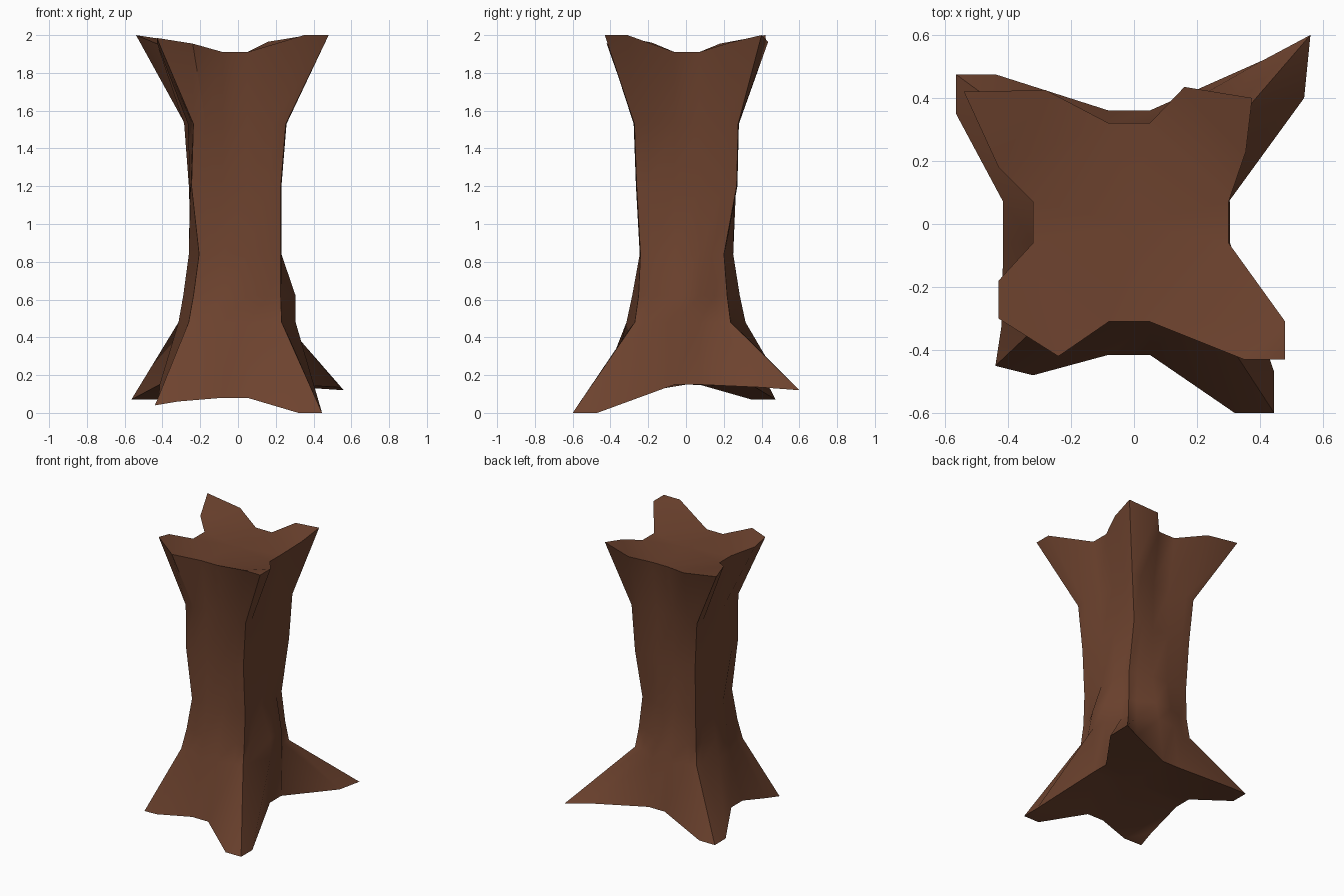
import bpy, bmesh

if "Cube" in bpy.data.objects:
    bpy.data.objects.remove(bpy.data.objects["Cube"])

# Each ring goes round: front-left, front, front-right, right, back-right, back, back-left, left.
def ring(corners, valleys):
    """corners: four (before, tip, after) triples; valleys: (front, right, back, left) pairs"""
    pts = []
    for c, v in zip(corners, valleys):
        pts += list(c) + list(v)
    return pts

def valley_pairs(front, right, back, left, z):
    zf, zr, zb, zl = z
    return [((-.08, front, zf), (.05, front, zf)),
            ((right, -.06, zr), (right, .07, zr)),
            ((.05, back, zb), (-.08, back, zb)),
            ((left, .07, zl), (left, -.06, zl))]

def trunk_ring(z, tips, sides, cut=.07):
    """Middle section: four blunt ridges, with side faces at the given distances"""
    corners = []
    for i, (x, y) in enumerate(tips):
        sx, sy = (1 if x > 0 else -1), (1 if y > 0 else -1)
        along_x, along_y = (x - sx * cut, y, z), (x, y - sy * cut, z)
        tip = (x - sx * .004, y - sy * .004, z)
        corners.append((along_y, tip, along_x) if i % 2 == 0 else (along_x, tip, along_y))
    return ring(corners, valley_pairs(*sides, (z,) * 4))

# Root tips at the bottom
bottom = ring([
    ((-.42, -.32, .07), (-.44, -.45, .04), (-.32, -.48, .06)),
    ((.32, -.60, 0), (.445, -.60, 0), (.445, -.47, 0)),
    ((.54, .40, .135), (.56, .60, .12), (.41, .52, .13)),
    ((-.44, .475, .07), (-.565, .475, .07), (-.565, .35, .07))],
    valley_pairs(-.415, .30, .36, -.415, (.08, .15, .14, .15)))

# Broken branch stubs at the top
top = ring([
    ((-.43, -.18, 1.96), (-.43, -.30, 1.985), (-.24, -.42, 1.955)),
    ((.35, -.43, 2), (.48, -.43, 2), (.48, -.31, 2)),
    ((.355, .23, 1.96), (.375, .40, 2), (.16, .435, 1.965)),
    ((-.28, .425, 1.96), (-.54, .42, 2), (-.43, .18, 1.955))],
    valley_pairs(-.31, .30, .32, -.32, (1.91,) * 4))

rings = [
    bottom,
    trunk_ring(.48, [(-.265, -.285), (.235, -.275), (.25, .24), (-.27, .26)],
               (-.315, .305, .315, -.315)),
    trunk_ring(.62, [(-.24, -.26), (.23, -.255), (.232, .222), (-.255, .247)],
               (-.285, .305, .285, -.29)),
    trunk_ring(.84, [(-.21, -.24), (.23, -.245), (.215, .205), (-.25, .245)],
               (-.24, .23, .25, -.26)),
    trunk_ring(1.20, [(-.25, -.25), (.23, -.265), (.228, .272), (-.26, .265)],
               (-.245, .23, .255, -.255)),
    trunk_ring(1.53, [(-.24, -.27), (.257, -.277), (.25, .28), (-.285, .28)],
               (-.25, .24, .26, -.265)),
    top]

# Stump: loft the rings, then close each end with a flat middle and folded corners
bm = bmesh.new()
loops = [[bm.verts.new(p) for p in r] for r in rings]
n = len(loops[0])
for a, b in zip(loops, loops[1:]):
    for i in range(n):
        j = (i + 1) % n
        bm.faces.new((a[i], a[j], b[j], b[i]))
for loop, height in ((loops[0], .15), (loops[-1], 1.91)):
    centre = bm.verts.new((0, 0, height))
    middle = [loop[i] for i in range(n) if i % 5 > 2]
    for i in range(8):
        bm.faces.new((middle[i], middle[(i + 1) % 8], centre))
    for c in range(0, n, 5):
        before, p, tip, q, after = loop[c - 1], loop[c], loop[c + 1], loop[c + 2], loop[c + 3]
        bm.faces.new((before, p, q))
        bm.faces.new((before, q, after))
        bm.faces.new((p, tip, q))
bmesh.ops.recalc_face_normals(bm, faces=bm.faces)

mesh = bpy.data.meshes.new("tree_trunk")
bm.to_mesh(mesh)
bm.free()
trunk = bpy.data.objects.new("tree_trunk", mesh)
bpy.context.collection.objects.link(trunk)

bark = bpy.data.materials.new("brown bark")
bark.diffuse_color = (.155, .056, .028, 1)
bark.use_nodes = True
bark.node_tree.nodes["Principled BSDF"].inputs["Base Color"].default_value = bark.diffuse_color
mesh.materials.append(bark)

bpy.context.view_layer.objects.active = trunk
trunk.select_set(True)
bpy.ops.object.shade_smooth_by_angle(angle=.7)
